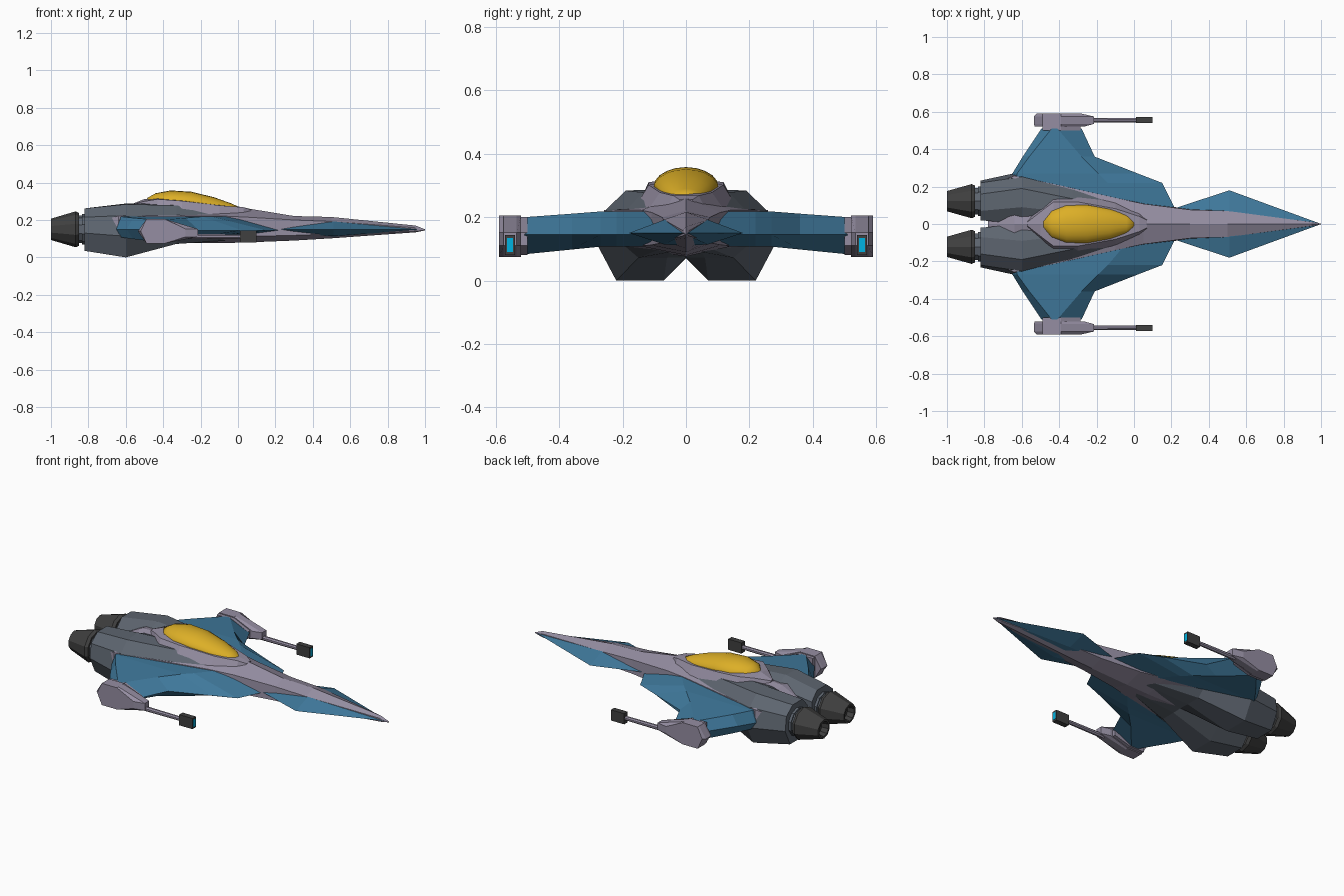
import bpy, bmesh, math

if "Cube" in bpy.data.objects:
    bpy.data.objects.remove(bpy.data.objects["Cube"])


def material(name, rgb):
    m = bpy.data.materials.new(name)
    m.diffuse_color = (*rgb, 1)
    m.use_nodes = True
    m.node_tree.nodes["Principled BSDF"].inputs["Base Color"].default_value = m.diffuse_color
    return m


LAVENDER = material("hull_paint", (0.30, 0.27, 0.36))
STEEL = material("engine_paint", (0.11, 0.13, 0.16))
BLUE = material("wing_paint", (0.05, 0.19, 0.33))
GOLD = material("canopy_glass", (0.72, 0.43, 0.02))
DARK = material("dark_metal", (0.05, 0.05, 0.05))
CYAN = material("muzzle_glow", (0.0, 0.45, 0.75))


def loft(name, rings, mat, mirror=False, smooth=False):
    """Skin a list of equally long point rings and cap both ends."""
    bm = bmesh.new()
    vs = [[bm.verts.new(p) for p in r] for r in rings]
    n = len(rings[0])
    for a, b in zip(vs, vs[1:]):
        for i in range(n):
            j = (i + 1) % n
            bm.faces.new((a[i], a[j], b[j], b[i]))
    bm.faces.new(vs[0])
    bm.faces.new(vs[-1])
    bmesh.ops.remove_doubles(bm, verts=bm.verts, dist=0.0005)
    bmesh.ops.recalc_face_normals(bm, faces=bm.faces)
    for f in bm.faces:
        f.smooth = smooth
    me = bpy.data.meshes.new(name)
    bm.to_mesh(me)
    bm.free()
    ob = bpy.data.objects.new(name, me)
    bpy.context.collection.objects.link(ob)
    me.materials.append(mat)
    if mirror:
        mod = ob.modifiers.new("mirror", 'MIRROR')
        mod.use_axis = (False, True, False)
        mod.use_mirror_merge = False
    return ob


def symmetric(x, half):
    """Ring at x from a half profile running top centre to bottom centre."""
    other = [(-y, z) for y, z in half[-2:0:-1]]
    return [(x, y, z) for y, z in list(half) + other]


def turned(name, profile, y, z, sides, mat):
    """Mirrored pair of bodies turned round an x-parallel axis."""
    rings = [[(x, y + r * math.cos((i + .5) * math.tau / sides),
               z + r * math.sin((i + .5) * math.tau / sides))
              for i in range(sides)] for x, r in profile]
    return loft(name, rings, mat, mirror=True)


# Main hull: x, ridge z, shoulder (y, z), lower edge (y, z), keel z
hull = [(1.0, .150, .002, .148, .002, .146, .144),
        (.95, .170, .010, .158, .012, .140, .134),
        (.50, .216, .070, .192, .072, .125, .102),
        (.30, .221, .076, .200, .080, .118, .090),
        (.05, .262, .108, .215, .112, .112, .080),
        (-.10, .280, .140, .222, .150, .110, .076),
        (-.40, .290, .207, .223, .215, .110, .076),
        (-.64, .270, .258, .222, .268, .112, .072),
        (-.78, .200, .200, .180, .200, .115, .085)]
loft("hull", [symmetric(x, [(0, t), (a, b), (c, d), (0, k)])
              for x, t, a, b, c, d, k in hull], LAVENDER)

# Engine housings, faceted, tapering forward into the hull
housing = [
    (-.82, [(.02, .13), (.02, .21), (.07, .262), (.16, .262), (.22, .215),
            (.232, .13), (.185, .035), (.065, .035), (.02, .09)]),
    (-.60, [(0, .12), (0, .25), (.09, .288), (.19, .284), (.252, .224),
            (.28, .113), (.22, 0), (.07, 0), (0, .07)]),
    (-.33, [(0, .12), (0, .25), (.06, .285), (.135, .278), (.185, .226),
            (.20, .115), (.15, .072), (.06, .072), (0, .074)]),
    (-.05, [(0, .12), (0, .22), (.04, .25), (.08, .24), (.11, .216),
            (.11, .12), (.08, .1), (.05, .09), (0, .09)])]
loft("engine_housing", [[(x, y, z) for y, z in p] for x, p in housing],
     STEEL, mirror=True)

# Engine collars and hollow nozzles
turned("engine_collar", [(-.80, .082), (-.835, .082), (-.835, .074), (-.87, .074)],
       .122, .15, 10, STEEL)
turned("nozzle", [(-.85, .080), (-.85, .088), (-.868, .096), (-1.0, .057),
                  (-1.0, .045), (-.96, .038)], .122, .15, 10, DARK)

# Wings: y, then x of trailing edge, rear ridge, front ridge, leading edge, top z, bottom z
wing = [(.06, -.655, -.63, -.03, .225, .215, .108),
        (.09, -.655, -.63, -.03, .215, .218, .108),
        (.22, -.655, -.63, -.14, .15, .218, .108),
        (.27, -.650, -.625, -.19, .02, .218, .107),
        (.36, -.595, -.56, -.28, -.21, .211, .098),
        (.51, -.495, -.44, -.41, -.28, .20, .083)]
loft("wing", [[(a, y, .15), (b, y, t), (c, y, t), (d, y, .145), (c, y, u), (b, y, u)]
              for y, a, b, c, d, t, u in wing], BLUE, mirror=True)

# Nose fins: flat diamond around the nose
fins = [(.19, .075, .16, .13), (.51, .18, .196, .110), (.985, .006, .153, .144)]
loft("nose_fins", [symmetric(x, [(0, t), (w * .38, t - .004), (w, .15),
                                 (w * .38, b + .004), (0, b)])
                   for x, w, t, b in fins], BLUE)


# Wing tip pods and their mounts
def pod_ring(y, tail, nose, s=1):
    zc, h = .14, .065 * s
    return [(tail, y, zc), (-.49, y, zc + h), (-.39, y, zc + h), (nose, y, zc + .012),
            (nose, y, zc - .03), (-.39, y, zc - h), (-.49, y, zc - h)]


loft("pod_mount", [pod_ring(.50, -.49, -.285, .92), pod_ring(.53, -.49, -.285, .92)],
     LAVENDER, mirror=True)
loft("wingtip_pod", [pod_ring(.52, -.53, -.27), pod_ring(.535, -.535, -.215),
                     pod_ring(.575, -.535, -.215), pod_ring(.59, -.52, -.28)],
     LAVENDER, mirror=True)

# Guns: barrel, square muzzle, glowing tip
turned("gun_barrel", [(-.25, .014), (.02, .012)], .555, .112, 8, LAVENDER)


def block(name, x0, x1, w, h, mat):
    loft(name, [[(x, .555 + a * w, .112 + b * h)
                 for a, b in ((-1, -1), (1, -1), (1, 1), (-1, 1))] for x in (x0, x1)],
         mat, mirror=True)


block("gun_muzzle", .01, .098, .016, .032, DARK)
block("muzzle_light", .09, .1, .010, .022, CYAN)

# Cockpit frame: x, base (y, z), rim (y, z), centre z
frame = [(-.57, .02, .25, .01, .282, .284), (-.50, .10, .25, .065, .300, .312),
         (-.43, .150, .24, .118, .311, .320), (-.30, .155, .24, .118, .302, .310),
         (-.10, .115, .23, .082, .278, .285), (.03, .065, .22, .040, .268, .268),
         (.07, .030, .22, .020, .255, .258)]
loft("cockpit_frame", [symmetric(x, [(0, c), (r, q), (b, z), (0, z - .01)])
                       for x, b, z, r, q, c in frame], LAVENDER)

# Canopy glass: x, half width, base z, top z
glass = [(-.485, .020, .295, .318), (-.44, .075, .297, .343), (-.36, .103, .295, .358),
         (-.25, .104, .288, .351), (-.13, .082, .272, .322), (-.04, .052, .260, .290),
         (.005, .022, .255, .270)]
loft("canopy", [[(x, w * math.cos(i * math.pi / 10), b + (t - b) * math.sin(i * math.pi / 10))
                 for i in range(11)] for x, w, b, t in glass], GOLD, smooth=True)
